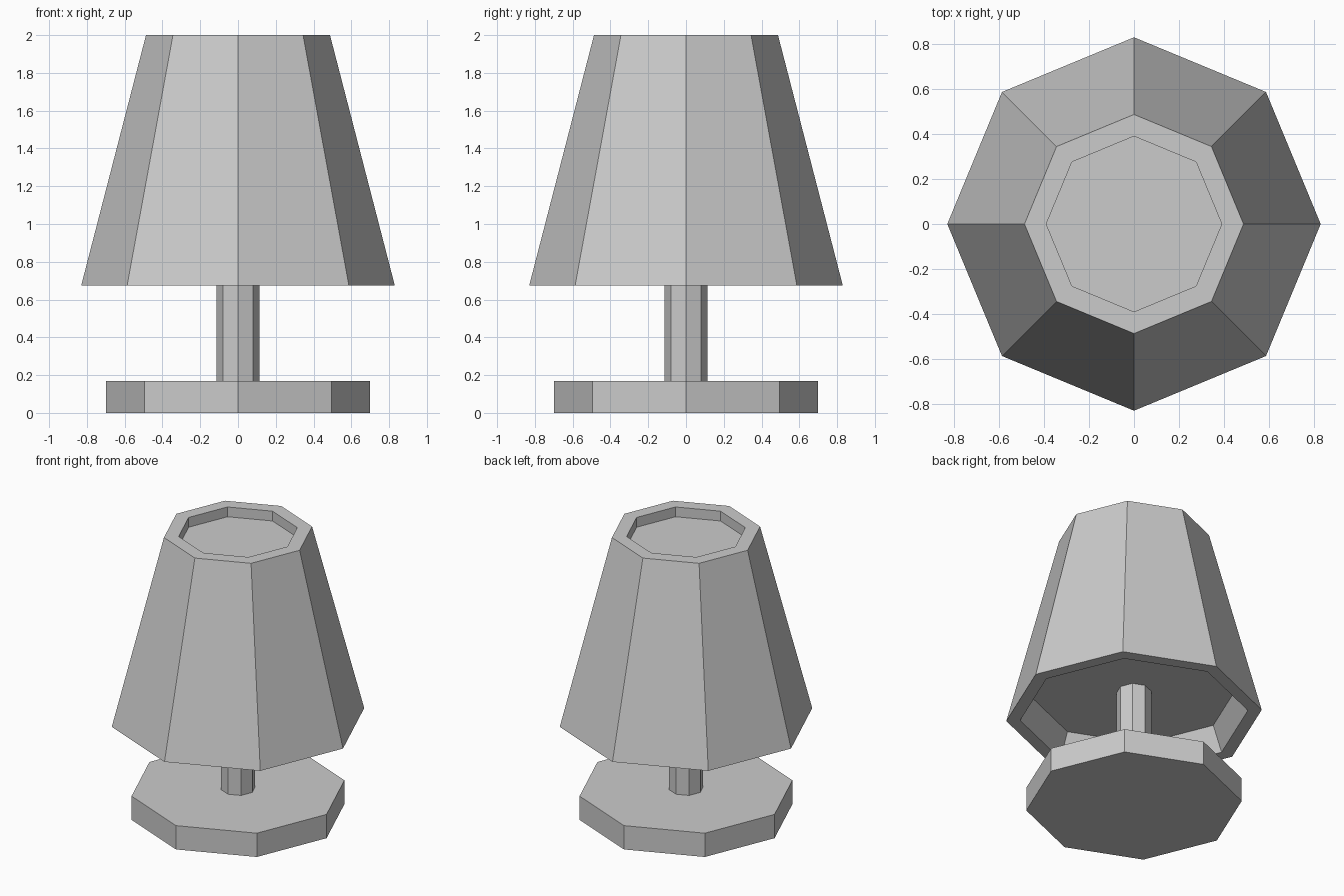
import bpy, bmesh
from math import cos, sin, pi

if "Cube" in bpy.data.objects:
    bpy.data.objects.remove(bpy.data.objects["Cube"])

SIDES = 8


def turned(name, profile, cap=True):
    """Sweep (radius, z) points around z with flat sides, bottom to top."""
    bm = bmesh.new()
    rings = [[bm.verts.new((r * cos(2 * pi * i / SIDES), r * sin(2 * pi * i / SIDES), z))
              for i in range(SIDES)] for r, z in profile]
    for a, b in zip(rings, rings[1:]):
        for i in range(SIDES):
            j = (i + 1) % SIDES
            bm.faces.new((a[i], a[j], b[j], b[i]))
    if cap:
        bm.faces.new(rings[0][::-1])
        bm.faces.new(rings[-1])
    bmesh.ops.recalc_face_normals(bm, faces=bm.faces)
    mesh = bpy.data.meshes.new(name)
    bm.to_mesh(mesh)
    bm.free()
    obj = bpy.data.objects.new(name, mesh)
    bpy.context.collection.objects.link(obj)
    return obj


# Flat octagonal foot
turned("base", [(0.70, 0.0), (0.70, 0.17)])

# Stem running up into the shade
turned("stem", [(0.113, 0.17), (0.113, 0.85)])

# Tapered shade with a recess in its underside and its top
turned("shade", [(0.67, 0.85), (0.74, 0.675), (0.83, 0.675),
                 (0.487, 2.0), (0.39, 2.0), (0.39, 1.93)])
